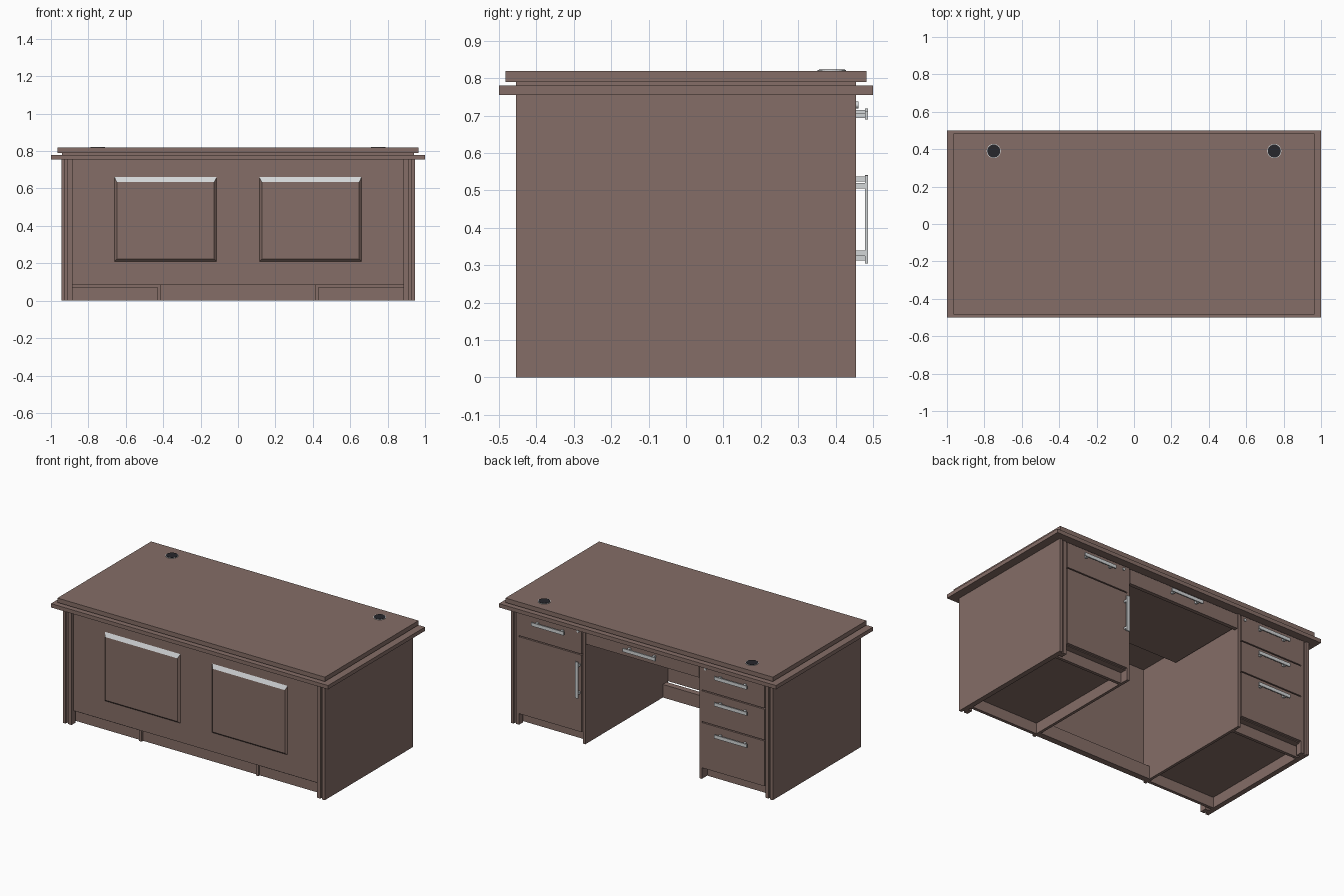
import bpy
import bmesh
from mathutils import Matrix

cube = bpy.data.objects.get("Cube")
if cube:
    bpy.data.objects.remove(cube, do_unlink=True)


def material(name, rgb):
    m = bpy.data.materials.new(name)
    m.use_nodes = True
    m.diffuse_color = (*rgb, 1)
    m.node_tree.nodes["Principled BSDF"].inputs["Base Color"].default_value = (*rgb, 1)
    return m


WOOD = material("brown_wood", (0.235, 0.155, 0.135))
METAL = material("brushed_silver", (0.65, 0.67, 0.68))
BLACK = material("black_plastic", (0.02, 0.02, 0.025))


def finish(name, bm, *mats):
    bmesh.ops.recalc_face_normals(bm, faces=bm.faces)
    mesh = bpy.data.meshes.new(name)
    bm.to_mesh(mesh)
    bm.free()
    for m in mats:
        mesh.materials.append(m)
    obj = bpy.data.objects.new(name, mesh)
    bpy.context.collection.objects.link(obj)
    return obj


def add_box(bm, x, y, z):
    """Box from (min, max) ranges on each axis."""
    spans = (x, y, z)
    size = Matrix.Diagonal([abs(b - a) for a, b in spans] + [1])
    centre = Matrix.Translation([(a + b) / 2 for a, b in spans])
    bmesh.ops.create_cube(bm, size=1, matrix=centre @ size)


def box(name, x, y, z, mat=WOOD):
    bm = bmesh.new()
    add_box(bm, x, y, z)
    return finish(name, bm, mat)


def disc(name, loc, radius, depth, mat, axis="Z"):
    bm = bmesh.new()
    turn = Matrix.Rotation(1.5708, 4, "X") if axis == "Y" else Matrix()
    bmesh.ops.create_cone(bm, cap_ends=True, segments=24, radius1=radius, radius2=radius,
                          depth=depth, matrix=Matrix.Translation(loc) @ turn)
    return finish(name, bm, mat)


def handle(name, x, z, vertical=False):
    """Flat bar on two posts, standing off the back face."""
    bm = bmesh.new()
    half, wide, post, reach = 0.118, 0.011, 0.007, 0.09
    if vertical:
        add_box(bm, (x - wide, x + wide), (0.479, 0.487), (z - half, z + half))
    else:
        add_box(bm, (x - half, x + half), (0.479, 0.487), (z - wide, z + wide))
    for s in (-reach, reach):
        px, pz = (x, z + s) if vertical else (x + s, z)
        add_box(bm, (px - post, px + post), (0.45, 0.48), (pz - post, pz + post))
    return finish(name, bm, METAL)


def raised_panel(name, x0, x1, z0, z1):
    """Bevelled field on the front panel, its upper bevel in silver."""
    bm = bmesh.new()
    edge, top, y0, y1 = 0.012, 0.026, -0.43, -0.443
    outer = [bm.verts.new((x, y0, z)) for x, z in ((x0, z0), (x1, z0), (x1, z1), (x0, z1))]
    a, b, c, d = x0 + edge, x1 - edge, z0 + edge, z1 - top
    inner = [bm.verts.new((x, y1, z)) for x, z in ((a, c), (b, c), (b, d), (a, d))]
    bm.faces.new(inner)
    bm.faces.new(outer)
    for i in range(4):
        j = (i + 1) % 4
        face = bm.faces.new((outer[i], outer[j], inner[j], inner[i]))
        face.material_index = 1 if i == 2 else 0
    return finish(name, bm, WOOD, METAL)


# Stepped desk top
box("lower_top", (-1, 1), (-0.5, 0.5), (0.755, 0.78))
box("top_spacer", (-0.94, 0.94), (-0.455, 0.455), (0.78, 0.79))
box("upper_top", (-0.965, 0.965), (-0.483, 0.483), (0.79, 0.819))

# Both pedestals, mirrored
for side, s in (("left", 1), ("right", -1)):
    box(side + "_side_panel", (s * 0.925, s * 0.945), (-0.455, 0.455), (0, 0.755))
    box(side + "_side_spacer", (s * 0.912, s * 0.925), (-0.44, 0.44), (0, 0.755))
    box(side + "_front_post", (s * 0.885, s * 0.912), (-0.452, -0.41), (0, 0.755))
    box(side + "_back_post", (s * 0.89, s * 0.912), (0.41, 0.45), (0, 0.755))
    box(side + "_inner_panel", (s * 0.412, s * 0.43), (-0.405, 0.45), (0, 0.755))
    box(side + "_pedestal", (s * 0.43, s * 0.912), (-0.405, 0.436), (0.07, 0.755))
    box(side + "_front_kick", (s * 0.43, s * 0.912), (-0.39, -0.37), (0, 0.07))
    box(side + "_back_kick", (s * 0.43, s * 0.912), (0.375, 0.395), (0, 0.07))
    raised_panel(side + "_raised_panel", *sorted((s * 0.115, s * 0.66)), 0.21, 0.66)
    # Cable grommet and lock
    disc(side + "_grommet_rim", (s * 0.75, 0.39, 0.82), 0.038, 0.003, METAL)
    disc(side + "_grommet", (s * 0.75, 0.39, 0.821), 0.035, 0.004, BLACK)
    disc(side + "_lock", (s * 0.46, 0.456, 0.728), 0.009, 0.01, METAL, "Y")


def drawer_front(name, s, z0, z1):
    box(name, (s * 0.434, s * 0.886), (0.436, 0.455), (z0, z1))


# Left pedestal: drawer above a door
drawer_front("left_drawer", 1, 0.584, 0.75)
drawer_front("left_door", 1, 0.075, 0.577)
handle("left_drawer_handle", 0.66, 0.7)
handle("left_door_handle", 0.45, 0.422, vertical=True)

# Right pedestal: three drawers
for label, z0, z1, grip in (("upper", 0.584, 0.75, 0.7),
                            ("middle", 0.377, 0.577, 0.53),
                            ("lower", 0.075, 0.37, 0.32)):
    drawer_front("right_" + label + "_drawer", -1, z0, z1)
    handle("right_" + label + "_handle", -0.66, grip)

# Front panel and the knee space
box("front_panel", (-0.885, 0.885), (-0.43, -0.405), (0.085, 0.755))
box("knee_kick_board", (-0.412, 0.412), (-0.39, -0.35), (0, 0.085))
box("centre_drawer_front", (-0.408, 0.408), (0.425, 0.45), (0.655, 0.75))
box("centre_drawer_box", (-0.4, 0.4), (-0.1, 0.425), (0.665, 0.75))
handle("centre_drawer_handle", 0, 0.708)
